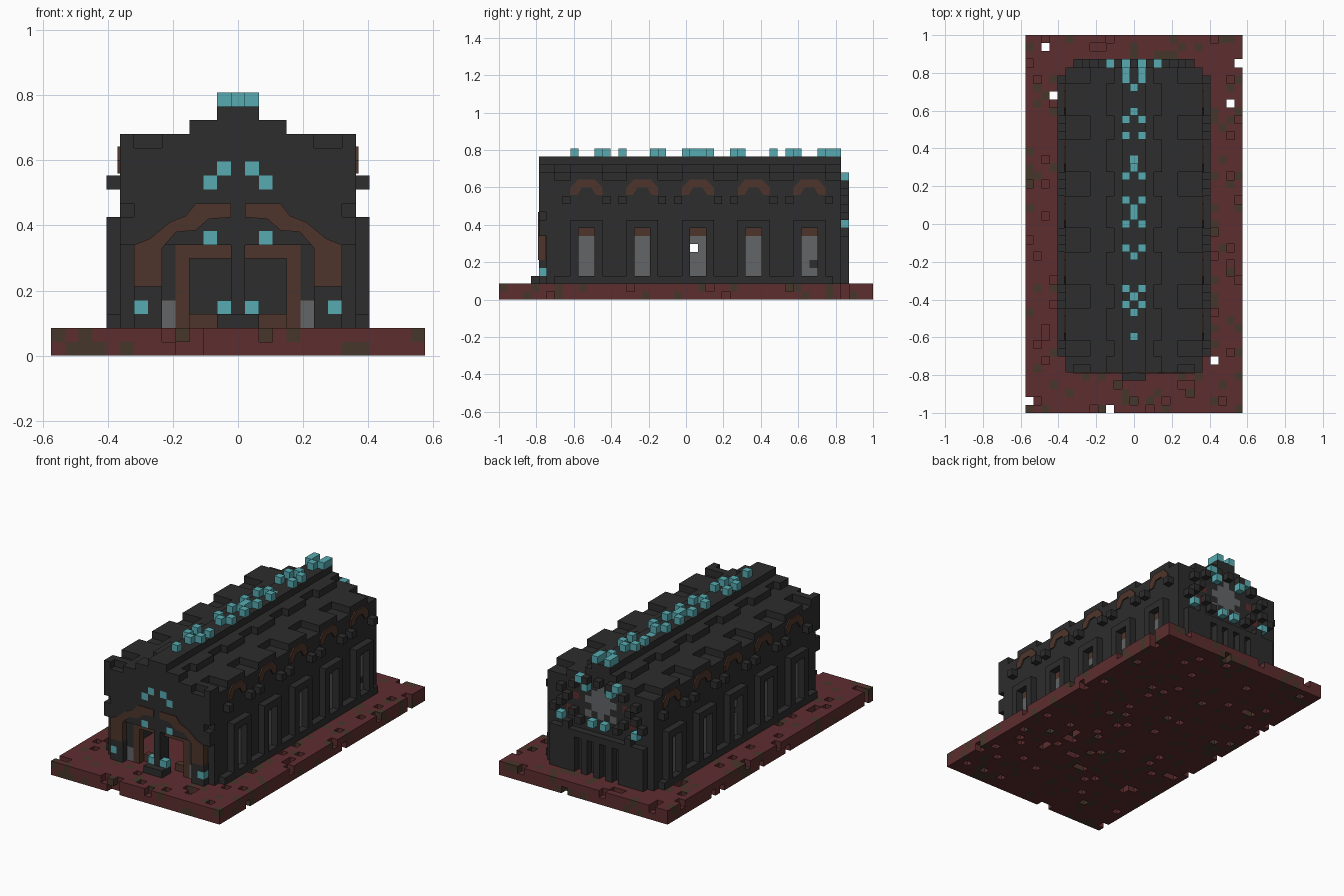
import bpy, bmesh, random
from mathutils import Vector

random.seed(4)
cube = bpy.data.objects.get("Cube")
if cube:
    bpy.data.objects.remove(cube, do_unlink=True)

U = 2 / 47  # edge of one block


def material(name, r, g, b):
    m = bpy.data.materials.new(name)
    m.use_nodes = True
    m.diffuse_color = (r, g, b, 1)
    node = next(n for n in m.node_tree.nodes if n.type == 'BSDF_PRINCIPLED')
    node.inputs["Base Color"].default_value = (r, g, b, 1)
    node.inputs["Roughness"].default_value = 0.9
    return m


MATS = [material("black_stone", .026, .026, .026), material("teal_flame", .095, .41, .44),
        material("red_ground", .11, .026, .028), material("brown_wood", .078, .036, .025),
        material("olive_ground", .062, .038, .024), material("grey_glass", .125, .13, .135)]
BLACK, TEAL, RED, BROWN, OLIVE, GREY = range(6)
grid = {}  # block position -> (part name, colour)


def fill(part, color, xs, ys, zs):
    """Fill an inclusive range of blocks; a single number means one row."""
    spans = [(s, s) if isinstance(s, int) else s for s in (xs, ys, zs)]
    for x in range(spans[0][0], spans[0][1] + 1):
        for y in range(spans[1][0], spans[1][1] + 1):
            for z in range(spans[2][0], spans[2][1] + 1):
                if part:
                    grid[x, y, z] = (part, color)
                else:
                    grid.pop((x, y, z), None)


def both(part, color, xs, ys, zs):
    """Fill on both sides of the centre line."""
    a, b = (xs, xs) if isinstance(xs, int) else xs
    fill(part, color, (a, b), ys, zs)
    fill(part, color, (-b, -a), ys, zs)


# Ground slab with mossy blocks, pits and a few holes
holes = [(-11, 22), (-10, 16), (12, 15), (13, 20), (10, -17), (-13, -22), (-3, -23)]
for x in range(-13, 14):
    for y in range(-23, 24):
        outside = abs(x) > 9 or y < -19 or y > 20
        pit = outside and random.random() < .08
        dent = not pit and random.random() < .06
        for z in (0, 1):
            if (x, y) in holes or (pit and z == 1) or (dent and z == 0):
                continue
            grid[x, y, z] = ("ground_slab", OLIVE if random.random() < .16 else RED)

# Hollow hall
fill("walls", BLACK, (-8, 8), (-17, 19), (2, 14))
fill(None, 0, (-7, 7), (-16, 18), (2, 13))

# Stepped roof
fill("roof", BLACK, (-5, 5), (-17, 19), 15)
fill("roof", BLACK, (-2, 2), (-17, 19), 16)
fill("roof", BLACK, (-1, 1), (-18, 19), 17)

# Side bays: framed window, corbels and dormer
BAYS = [-14 + 7 * i for i in range(5)]
for y in BAYS:
    both("window_frames", BLACK, 9, (y, y + 3), (2, 9))
    both(None, 0, 9, (y + 1, y + 2), (3, 8))
    both("window_glass", GREY, 8, (y + 1, y + 2), (3, 7))
    both("window_lintels", BROWN, 8, (y + 1, y + 2), 8)
    both("corbels", BLACK, 9, y - 1, 12)
    both("corbels", BLACK, 9, y + 4, 12)
    both("dormers", BLACK, (5, 8), (y, y + 3), 15)
    both("roof", BLACK, 3, (y, y + 3), 16)
both("plinth", BLACK, 9, (-16, 18), 2)
both(None, 0, 8, 1, 6)
both("window_glass", BLACK, 8, 16, 4)

# Front wall with a tall gable
fill("front_wall", BLACK, (-8, 8), (-18, -17), (8, 15))
fill("front_wall", BLACK, (-3, 3), (-18, -17), 16)
both("front_wall", BLACK, (6, 7), -18, (2, 4))
both(None, 0, 8, -18, 10)
both(None, 0, (6, 7), -18, 15)
both("front_wall", BLACK, (6, 7), -17, 15)

# Doorway, inner arch, centre pillar and step
fill(None, 0, (-3, 3), (-17, -16), (2, 7))
both("door_arch", BROWN, 4, -17, (2, 7))
both("door_arch", BROWN, (1, 4), -17, 7)
both("door_sill", BROWN, (2, 3), -16, 2)
both("door_glass", GREY, 5, -17, (2, 3))
fill("centre_pillar", BLACK, 0, (-18, -17), (2, 10))
fill("door_step", BLACK, (-1, 1), (-19, -18), 2)

# Teal lights on the front
for x, z in [(7, 3), (1, 3), (2, 8), (2, 12), (1, 13)]:
    both("front_lights", TEAL, x, -18, z)

# Back wall: lower panel with slots, round window above
fill("back_panel", BLACK, (-7, 7), 20, (2, 7))
for x in (1, 3):
    both(None, 0, x, 20, (2, 6))
for x in range(-4, 5):
    for z in range(8, 16):
        if abs(x) + abs(z - 12) <= 2 or (abs(x) == abs(z - 12) == 2):
            fill("rose_glass", GREY, x, 19, z)
for x, z in [(4, 10), (5, 12), (4, 14), (2, 15), (6, 11), (6, 13), (3, 9), (7, 10), (5, 8)]:
    both("rose_tracery", BLACK, x, 20, z)
fill("rose_tracery", BLACK, 0, 20, 15)
both("rose_tracery", RED, 5, 19, 10)
both("rose_tracery", RED, 4, 19, 12)
for x, z in [(3, 15), (6, 9)]:
    both("rose_lights", TEAL, x, 20, z)
for x, z in [(1, 9), (2, 14)]:
    both("rose_lights", TEAL, x, 20, z)

# Teal lights along the ridge
for y in (-14, -11, -4, 1, 2, 7, 14, 17):
    fill("ridge_lights", TEAL, 0, y, 18)
for y in (-10, -8, -3, 0, 3, 6, 11, 13, 18, 19):
    both("ridge_lights", TEAL, 1, y, 18)
for y in (-9, 8):
    fill("ridge_lights", TEAL, 0, y, 17)


def finish(name, bm, mats):
    me = bpy.data.meshes.new(name)
    bm.to_mesh(me)
    bm.free()
    for m in mats:
        me.materials.append(m)
    ob = bpy.data.objects.new(name, me)
    bpy.context.collection.objects.link(ob)
    return ob


# Turn each part's blocks into a mesh of its exposed faces
AXES = [Vector(v) for v in ((1, 0, 0), (0, 1, 0), (0, 0, 1))]
for part in sorted({p for p, c in grid.values()}):
    bm = bmesh.new()
    used = sorted({c for p, c in grid.values() if p == part})
    for cell, (owner, color) in grid.items():
        if owner != part:
            continue
        centre = Vector(cell) + AXES[2] / 2
        for i in range(3):
            for sign in (1, -1):
                n = AXES[i] * sign
                if tuple(int(a + b) for a, b in zip(cell, n)) in grid:
                    continue
                u, v = AXES[(i + 1) % 3] / 2, AXES[(i + 2) % 3] / 2 * sign
                mid = centre + n / 2
                corners = (mid - u - v, mid + u - v, mid + u + v, mid - u + v)
                face = bm.faces.new([bm.verts.new(k * U) for k in corners])
                face.material_index = used.index(color)
    bmesh.ops.remove_doubles(bm, verts=bm.verts, dist=.001)
    finish(part, bm, [MATS[c] for c in used])


def extrude_profile(name, points, depth, mat):
    bm = bmesh.new()
    face = bm.faces.new([bm.verts.new(p) for p in points])
    ext = bmesh.ops.extrude_face_region(bm, geom=[face])["geom"]
    moved = [g for g in ext if isinstance(g, bmesh.types.BMVert)]
    bmesh.ops.translate(bm, vec=depth, verts=moved)
    bmesh.ops.recalc_face_normals(bm, faces=bm.faces)
    finish(name, bm, [MATS[mat]])


# Great brown arch over the doorway, one half per side
ARCH = [(.319, .213), (.319, .34), (.27, .36), (.21, .41), (.16, .43), (.13, .468), (.021, .468),
        (.021, .425), (.09, .42), (.13, .385), (.19, .38), (.234, .33), (.234, .213)]
for side, s in (("left", 1), ("right", -1)):
    extrude_profile("front_arch_" + side, [(s * x, -18.5 * U - .005, z) for x, z in ARCH],
                    (0, U, 0), BROWN)

# Small brown arches above the side windows
BROW = [(-.085, .56), (-.085, .6), (-.045, .642), (.045, .642), (.085, .6), (.085, .56),
        (.05, .56), (.025, .6), (-.025, .6), (-.05, .56)]
for i, y in enumerate(BAYS):
    for side, s in (("left", 1), ("right", -1)):
        extrude_profile(f"window_arch_{side}_{i + 1}",
                        [(s * 8.5 * U, (y + 1.5) * U + a, z) for a, z in BROW],
                        (s * .008, 0, 0), BROWN)
